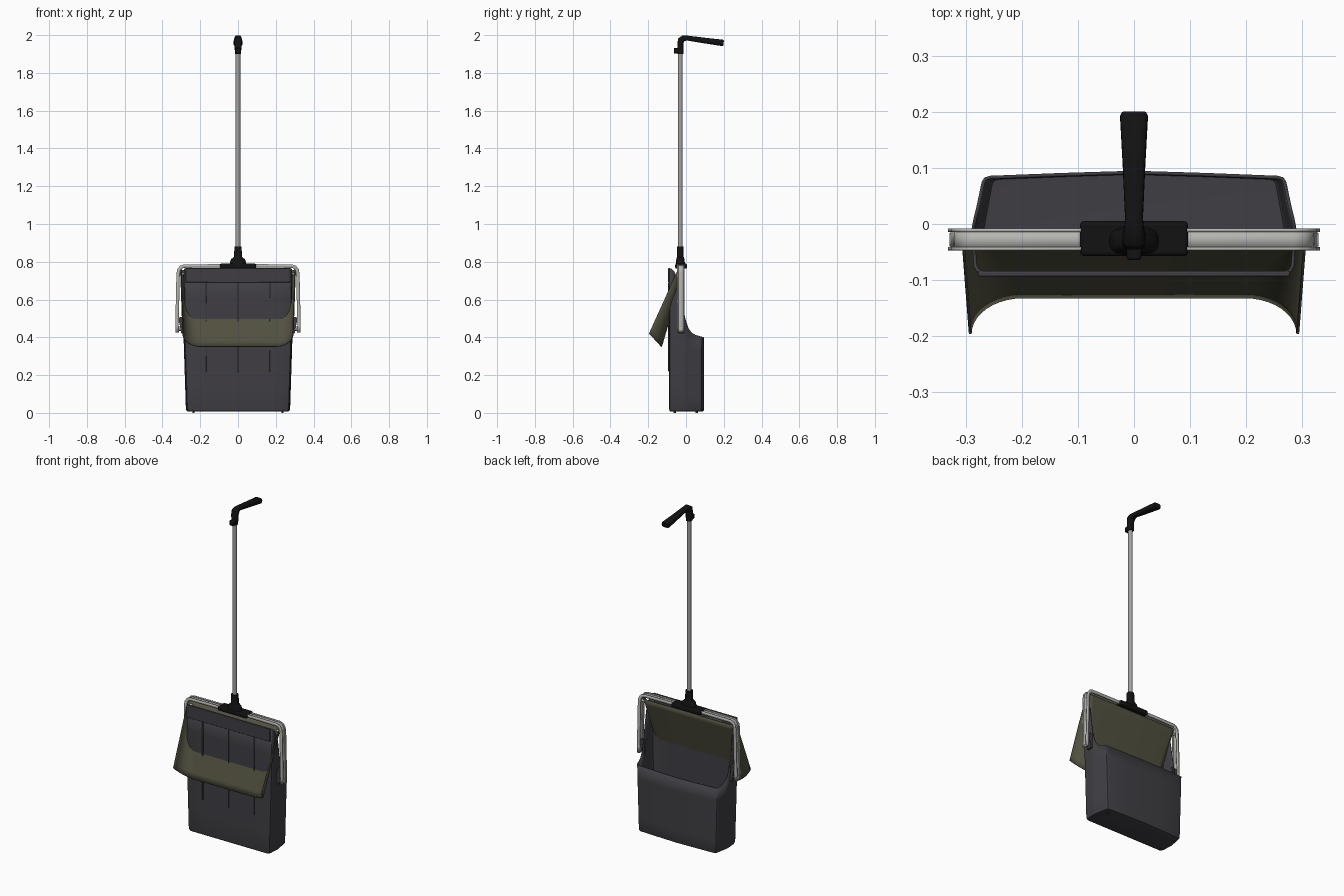
import bpy, bmesh, math
from mathutils import Vector

cube = bpy.data.objects.get("Cube")
if cube:
    bpy.data.objects.remove(cube, do_unlink=True)


def material(name, color):
    m = bpy.data.materials.new(name)
    m.use_nodes = True
    m.diffuse_color = (*color, 1)
    m.node_tree.nodes["Principled BSDF"].inputs["Base Color"].default_value = (*color, 1)
    return m


CHARCOAL = material("charcoal plastic", (0.05, 0.048, 0.056))
OLIVE = material("olive plastic", (0.085, 0.083, 0.052))
BLACK = material("black rubber", (0.006, 0.006, 0.006))
SILVER = material("pale grey frame", (0.46, 0.46, 0.44))
STEEL = material("grey metal", (0.36, 0.36, 0.36))


def finish(name, bm, mat, thick=0, offset=-1, bevel=0):
    bmesh.ops.recalc_face_normals(bm, faces=bm.faces)
    mesh = bpy.data.meshes.new(name)
    bm.to_mesh(mesh)
    bm.free()
    mesh.materials.append(mat)
    ob = bpy.data.objects.new(name, mesh)
    bpy.context.collection.objects.link(ob)
    if thick:
        mod = ob.modifiers.new("thickness", 'SOLIDIFY')
        mod.thickness, mod.offset = thick, offset
    if bevel:
        mod = ob.modifiers.new("rounding", 'BEVEL')
        mod.width, mod.segments = bevel, 2
    bpy.ops.object.select_all(action='DESELECT')
    bpy.context.view_layer.objects.active = ob
    ob.select_set(True)
    bpy.ops.object.shade_smooth_by_angle(angle=math.radians(35))
    return ob


def grid(rows, closed=False, caps=False):
    """Skin rows of points with quads."""
    bm = bmesh.new()
    vs = [[bm.verts.new(p) for p in row] for row in rows]
    n = len(vs[0])
    for a, b in zip(vs, vs[1:]):
        for i in range(n if closed else n - 1):
            j = (i + 1) % n
            bm.faces.new((a[i], a[j], b[j], b[i]))
    if caps:
        bm.faces.new(vs[0])
        bm.faces.new(vs[-1])
    return bm


def box(name, mat, lo, hi, bevel=0):
    lo, hi = Vector(lo), Vector(hi)
    bm = bmesh.new()
    bmesh.ops.create_cube(bm, size=1)
    for v in bm.verts:
        v.co = (lo + hi) / 2 + Vector(a * b for a, b in zip(v.co, hi - lo))
    return finish(name, bm, mat, bevel=bevel)


def tube(name, mat, start, end, r1, r2=None, sides=20):
    start, end = Vector(start), Vector(end)
    bm = bmesh.new()
    bmesh.ops.create_cone(bm, cap_ends=True, segments=sides, radius1=r1,
                          radius2=r2 or r1, depth=(end - start).length)
    turn = (end - start).to_track_quat('Z', 'Y')
    for v in bm.verts:
        v.co = turn @ v.co + (start + end) / 2
    return finish(name, bm, mat)


def interp(table, x):
    for (a, fa), (b, fb) in zip(table, table[1:]):
        if x <= b:
            return fa + (fb - fa) * max(0, (x - a) / (b - a))
    return table[-1][1]


# Pan: open shell with a tall front and low back, sides swept between them
RIM = [(-0.08, 0.765), (-0.06, 0.745), (-0.035, 0.69), (-0.018, 0.58), (-0.004, 0.5),
       (0.012, 0.45), (0.03, 0.425), (0.05, 0.413), (0.095, 0.4)]
SIDE = [(-0.075, 0.286), (-0.01, 0.29), (0.075, 0.273)]
half = [(0.09, -0.09), (0.18, -0.09), (0.27, -0.09), (0.281, -0.085)]
for i in range(25):
    y = -0.075 + 0.15 * i / 24
    half.append((interp(SIDE, y), y))
half += [(0.268, 0.083), (0.258, 0.086), (0.13, 0.091)]
ring = [(0, -0.09)] + half + [(0, 0.095)] + [(-x, y) for x, y in reversed(half)]

rows = []
for t, shrink in ((0, 0.92), (0.004, 0.97), (0.02, 1), (0.2, 1), (0.4, 1), (0.6, 1), (0.8, 1), (1, 1)):
    row = []
    for x, y in ring:
        z = 0.008 + t * (interp(RIM, y) - 0.008)
        row.append((x * (0.95 + 0.05 * min(1, z / 0.45)) * (0.5 + shrink / 2), y * shrink, z))
    rows.append(row)
bm = grid(rows, closed=True)
bm.verts.ensure_lookup_table()
bm.faces.new(bm.verts[:len(ring)])
finish("pan", bm, CHARCOAL, thick=0.006)

box("pan_front_lip", CHARCOAL, (-0.278, -0.094, 0.69), (0.278, -0.084, 0.767), 0.003)
for i, x in enumerate((-0.17, 0, 0.17)):
    box(f"pan_rib_{i}", CHARCOAL, (x - 0.003, -0.094, 0.22), (x + 0.003, -0.088, 0.69), 0.002)

# Scoop flap: crosses the front wall, side flanges deepen towards its lower edge
rows = []
for k in range(13):
    t = k / 12
    width = 0.304 - 0.012 * t
    radius = 0.025 + 0.07 * t
    base = Vector((0, -0.012 - 0.118 * t, 0.755 - 0.405 * t))
    rise = Vector((0, -0.03 - 0.036 * t, 0.005 + 0.065 * t))
    arc = []
    for i in range(11):
        a = math.pi / 2 * i / 10
        arc.append((width - radius + radius * math.sin(a), 1 - math.cos(a)))
    section = [(-x, d) for x, d in reversed(arc)] + [(0, 0)] + arc
    rows.append([base + rise * d + Vector((x, 0, 0)) for x, d in section])
finish("scoop_flap", grid(rows), OLIVE, thick=0.005, offset=0)

# Hanger frame: bent strap with raised edges along both sides
bend = [(0.0, 0.778), (0.15, 0.778), (0.285, 0.777), (0.303, 0.771), (0.313, 0.757),
        (0.317, 0.735), (0.32, 0.6), (0.323, 0.46), (0.322, 0.425)]
path = [(-x, z) for x, z in reversed(bend[1:])] + bend


def strap(name, y0, y1, thick):
    finish(name, grid([[(x, y0, z), (x, y1, z)] for x, z in path]), SILVER, thick, 0)


strap("hanger_frame", -0.046, -0.01, 0.008)
strap("frame_front_edge", -0.047, -0.041, 0.018)
strap("frame_back_edge", -0.014, -0.008, 0.018)

# Pivots, ears and feet on both sides
for side, s in (("left", 1), ("right", -1)):
    ear = [(0.278, 0.42), (0.3, 0.42), (0.316, 0.505), (0.278, 0.51)]
    bm = grid([[(s * x, y, z) for x, z in ear] for y in (-0.04, -0.008)], True, True)
    finish(f"{side}_pivot_ear", bm, CHARCOAL)
    tube(f"{side}_pivot_pin", SILVER, (s * 0.28, -0.028, 0.445), (s * 0.329, -0.028, 0.445), 0.012)
    tube(f"{side}_hinge_pin", SILVER, (s * 0.28, -0.03, 0.735), (s * 0.322, -0.03, 0.735), 0.007)
    for y in (-0.06, 0.057):
        tube(f"{side}_foot", CHARCOAL, (s * 0.235, y, 0), (s * 0.235, y, 0.015), 0.006, sides=12)

# Socket joining the pole to the frame
box("socket_clamp", BLACK, (-0.096, -0.057, 0.764), (0.096, 0.005, 0.79), 0.006)


def loft(name, stations):
    """Rounded-rectangle rings; each station is y, z, tilt, half width, half depth."""
    rows = []
    for y, z, tilt, w, d in stations:
        row = []
        for i in range(20):
            a = math.tau * i / 20
            c, s = (math.copysign(abs(f) ** 0.65, f) for f in (math.cos(a), math.sin(a)))
            row.append((w * c, y + d * s * math.cos(tilt), z + d * s * math.sin(tilt)))
        rows.append(row)
    finish(name, grid(rows, True, True), BLACK)


loft("socket", [(-0.03, 0.785, 0, 0.045, 0.025), (-0.03, 0.812, 0, 0.038, 0.022),
                (-0.03, 0.826, 0, 0.021, 0.018), (-0.03, 0.88, 0, 0.019, 0.017)])

# Pole and angled grip
tube("pole", STEEL, (0, -0.03, 0.86), (0, -0.03, 1.93), 0.0125, sides=24)
loft("grip", [(-0.03, 1.9, 0, 0.016, 0.016), (-0.03, 1.955, 0, 0.019, 0.016),
              (-0.025, 1.975, -0.5, 0.021, 0.018), (-0.01, 1.984, -1.1, 0.018, 0.016),
              (0.01, 1.984, -1.7, 0.016, 0.013), (0.1, 1.971, -1.7, 0.02, 0.015),
              (0.192, 1.959, -1.7, 0.025, 0.017), (0.199, 1.958, -1.7, 0.022, 0.014)])
box("grip_clip", BLACK, (-0.013, -0.064, 1.902), (0.013, -0.03, 1.932), 0.004)
